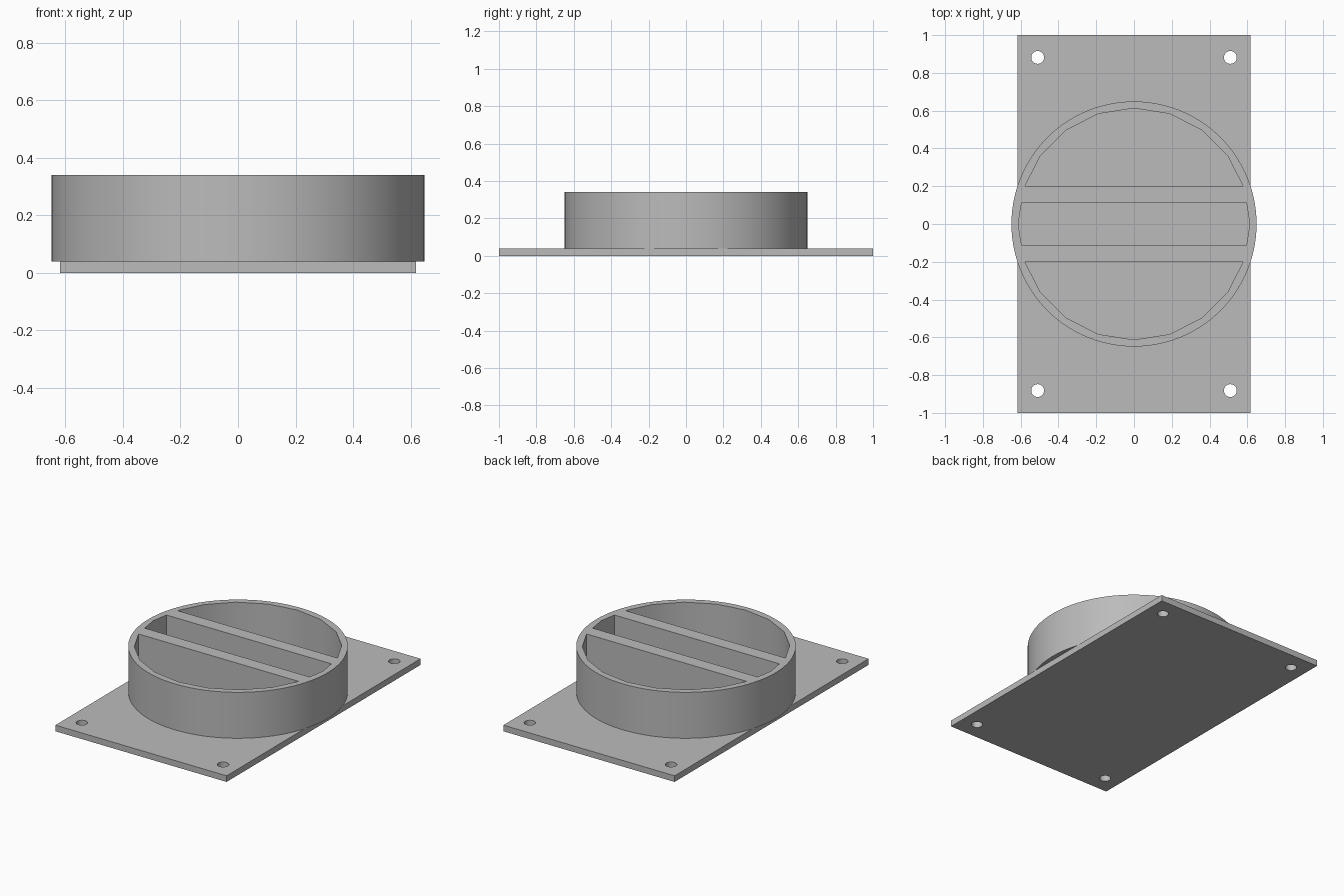
import bpy, bmesh
from math import pi
from mathutils import Matrix, Vector

PLATE_TOP, RIM_TOP = 0.04, 0.34
BAR_INNER, BAR_OUTER = 0.112, 0.2

if "Cube" in bpy.data.objects:
    bpy.data.objects.remove(bpy.data.objects["Cube"], do_unlink=True)

grey = bpy.data.materials.new("plain grey")
grey.use_nodes = True
grey.diffuse_color = (0.5, 0.5, 0.5, 1)
grey.node_tree.nodes["Principled BSDF"].inputs["Base Color"].default_value = (0.5, 0.5, 0.5, 1)


def finish(name, bm):
    mesh = bpy.data.meshes.new(name)
    bmesh.ops.recalc_face_normals(bm, faces=bm.faces)
    bm.to_mesh(mesh)
    bm.free()
    mesh.materials.append(grey)
    obj = bpy.data.objects.new(name, mesh)
    bpy.context.collection.objects.link(obj)
    return obj


def cylinder(bm, radius, sides, z0, z1, x=0, y=0):
    place = Matrix.Translation((x, y, (z0 + z1) / 2)) @ Matrix.Rotation(pi / 2, 4, "Z")
    bmesh.ops.create_cone(bm, cap_ends=True, segments=sides, radius1=radius,
                          radius2=radius, depth=z1 - z0, matrix=place)


def pocket(bm, y0, y1):
    """Slice of a 20-sided prism between two y values."""
    part = bmesh.new()
    cylinder(part, 0.613, 20, 0, 0.5)
    for y, side in ((y0, -1), (y1, 1)):
        cut = bmesh.ops.bisect_plane(part, geom=part.verts[:] + part.edges[:] + part.faces[:],
                                     plane_co=Vector((0, y, 0)), plane_no=Vector((0, side, 0)),
                                     clear_outer=True)
        edges = [e for e in cut["geom_cut"] if isinstance(e, bmesh.types.BMEdge)]
        if edges:
            bmesh.ops.holes_fill(part, edges=edges)
    temp = bpy.data.meshes.new("pocket")
    part.to_mesh(temp)
    part.free()
    bm.from_mesh(temp)
    bpy.data.meshes.remove(temp)


def carve(obj, cutter):
    mod = obj.modifiers.new("carve", "BOOLEAN")
    mod.operation, mod.solver, mod.object = "DIFFERENCE", "EXACT", cutter
    bpy.ops.object.select_all(action="DESELECT")
    bpy.context.view_layer.objects.active = obj
    obj.select_set(True)
    bpy.ops.object.modifier_apply(modifier=mod.name)
    bpy.data.objects.remove(cutter, do_unlink=True)
    bpy.ops.object.shade_smooth_by_angle(angle=pi / 6)


# Base plate with four screw holes
bm = bmesh.new()
bmesh.ops.create_cube(bm, size=1, matrix=Matrix.Translation((0, 0, PLATE_TOP / 2))
                      @ Matrix.Diagonal((1.236, 2, PLATE_TOP, 1)))
base_plate = finish("base_plate", bm)
bm = bmesh.new()
for sx in (-1, 1):
    for sy in (-1, 1):
        cylinder(bm, 0.034, 32, -0.1, 0.1, sx * 0.51, sy * 0.882)
carve(base_plate, finish("screw_hole_cutter", bm))

# Round collar with two crossbars left between three pockets
bm = bmesh.new()
cylinder(bm, 0.649, 100, PLATE_TOP, RIM_TOP)
collar = finish("collar_with_crossbars", bm)
bm = bmesh.new()
for y0, y1 in ((-1, -BAR_OUTER), (-BAR_INNER, BAR_INNER), (BAR_OUTER, 1)):
    pocket(bm, y0, y1)
carve(collar, finish("pocket_cutter", bm))
